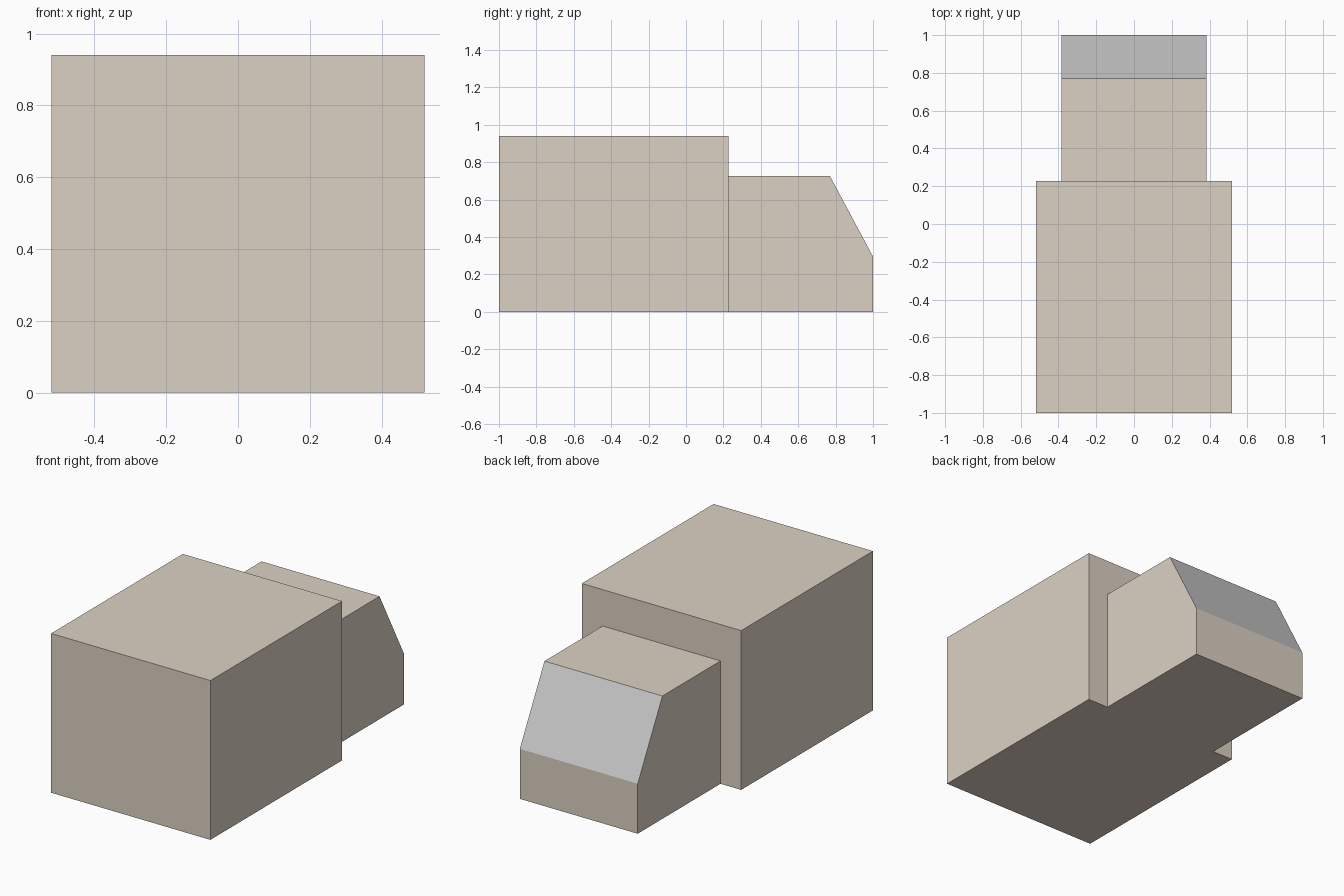
import bpy, bmesh

if "Cube" in bpy.data.objects:
    bpy.data.objects.remove(bpy.data.objects["Cube"])

paint = bpy.data.materials.new("tan_paint")
paint.diffuse_color = (0.72, 0.64, 0.55, 1)
paint.use_nodes = True
paint.node_tree.nodes["Principled BSDF"].inputs["Base Color"].default_value = paint.diffuse_color


def extrude_profile(name, profile, half_width):
    """Extrude a closed (y, z) side profile across x, centred on x = 0."""
    bm = bmesh.new()
    face = bm.faces.new([bm.verts.new((-half_width, y, z)) for y, z in profile])
    side = bmesh.ops.extrude_face_region(bm, geom=[face])["geom"]
    verts = [v for v in side if isinstance(v, bmesh.types.BMVert)]
    bmesh.ops.translate(bm, verts=verts, vec=(2 * half_width, 0, 0))
    bmesh.ops.recalc_face_normals(bm, faces=bm.faces)
    mesh = bpy.data.meshes.new(name)
    bm.to_mesh(mesh)
    bm.free()
    mesh.materials.append(paint)
    obj = bpy.data.objects.new(name, mesh)
    bpy.context.collection.objects.link(obj)
    return obj


# Large cargo box
extrude_profile("cargo_box", [(-1, 0), (0.228, 0), (0.228, 0.94), (-1, 0.94)], 0.52)

# Narrower cab with a sloping windscreen
cab = extrude_profile(
    "cab", [(0.228, 0), (1, 0), (1, 0.295), (0.77, 0.725), (0.228, 0.725)], 0.385)

# Windscreen: the one sloped face stays plain grey (empty slot)
cab.data.materials.append(None)
for poly in cab.data.polygons:
    if poly.normal.y > 0.1 and poly.normal.z > 0.1:
        poly.material_index = 1
